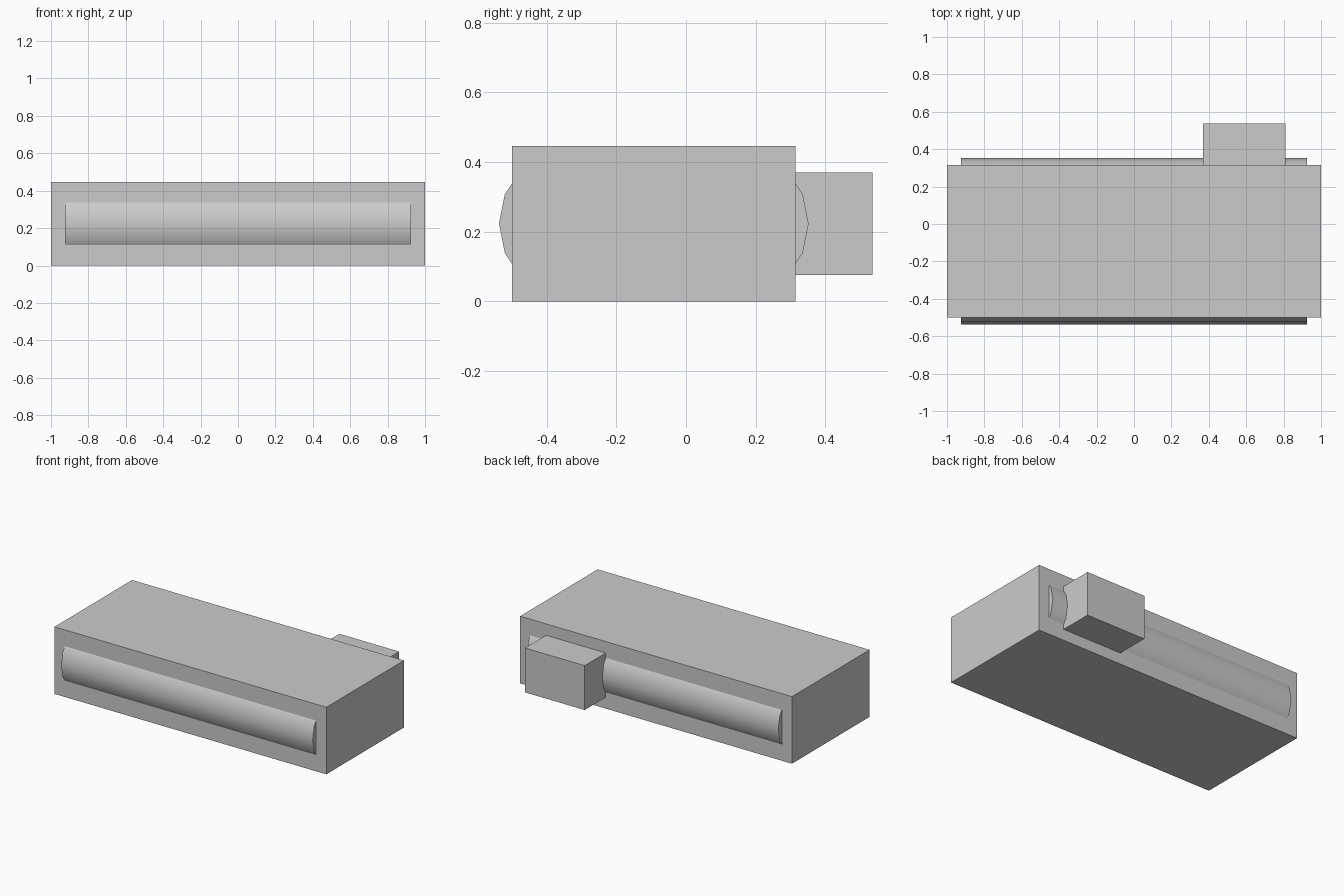
import bpy
import math

cube = bpy.data.objects.get("Cube")
if cube:
    bpy.data.objects.remove(cube, do_unlink=True)

# Single plain grey
grey = bpy.data.materials.new("light_grey")
grey.use_nodes = True
colour = (0.6, 0.6, 0.6, 1.0)
grey.diffuse_color = colour
grey.node_tree.nodes["Principled BSDF"].inputs["Base Color"].default_value = colour


def box(name, low, high):
    centre = [(a + b) / 2 for a, b in zip(low, high)]
    bpy.ops.mesh.primitive_cube_add(size=1, location=centre)
    obj = bpy.context.object
    obj.name = name
    obj.scale = [b - a for a, b in zip(low, high)]
    bpy.ops.object.transform_apply(location=False, rotation=False, scale=True)
    obj.data.materials.append(grey)


def roller(name, y):
    bpy.ops.mesh.primitive_cylinder_add(
        vertices=16, radius=0.22, depth=1.85,
        location=(0, y, 0.223), rotation=(0, math.pi / 2, 0))
    obj = bpy.context.object
    obj.name = name
    obj.data.materials.append(grey)
    bpy.ops.object.shade_smooth_by_angle(angle=math.radians(30))


# Main block and the small box on its back
box("main_body", (-1, -0.5, 0), (1, 0.315, 0.446))
box("rear_box", (0.37, 0.315, 0.075), (0.81, 0.536, 0.37))

# Long rollers set into the front and back faces
roller("front_roller", -0.317)
roller("back_roller", 0.132)
